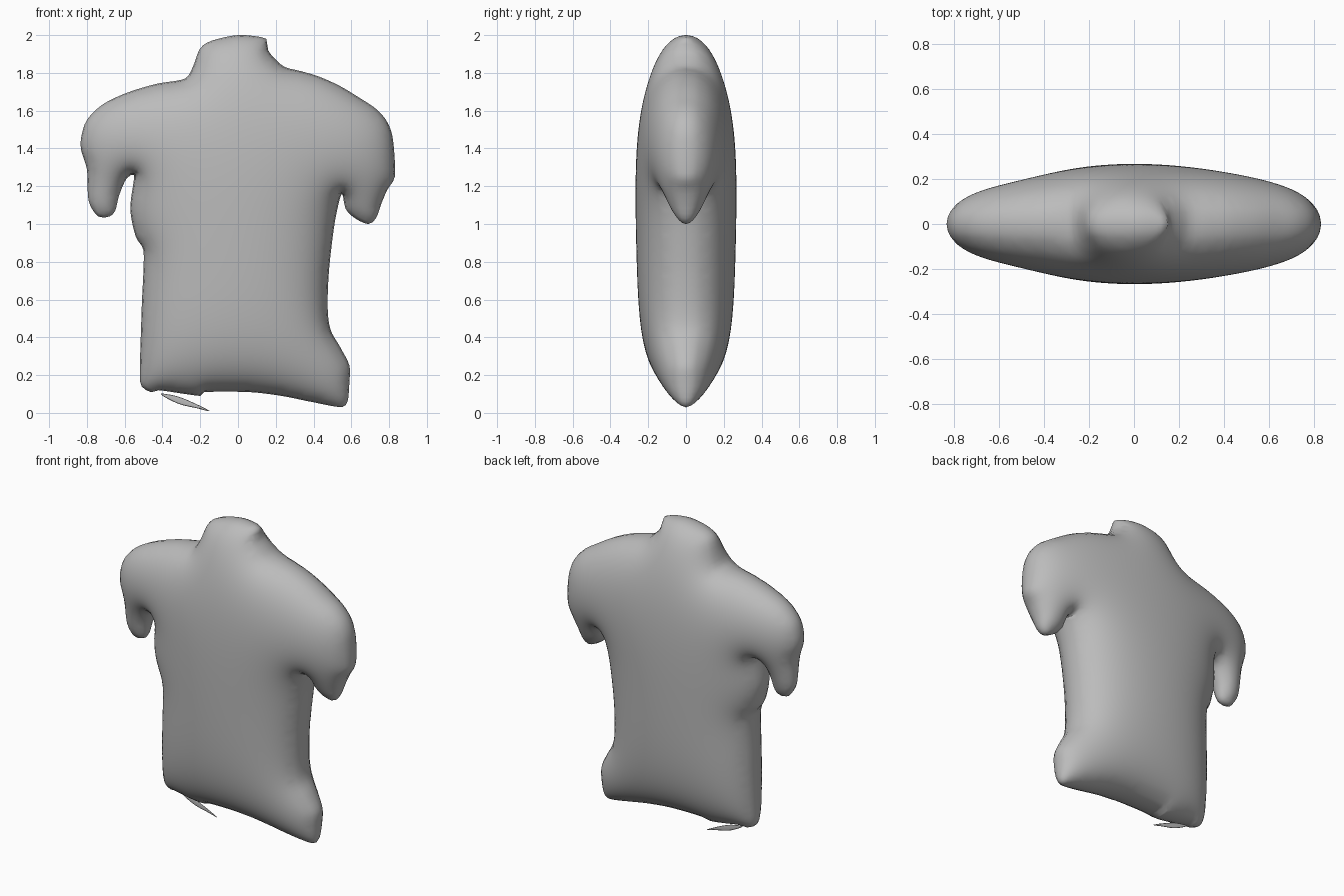
import bpy
from math import sqrt
from collections import defaultdict
from mathutils import Vector, kdtree
from mathutils.geometry import delaunay_2d_cdt

if "Cube" in bpy.data.objects:
    bpy.data.objects.remove(bpy.data.objects["Cube"])

# Garment silhouette, clockwise from the top of the collar, as (x, z)
SHIRT = [
    (0, 2), (.12, 1.99), (.15, 1.98), (.16, 1.92), (.2, 1.87), (.25, 1.83),
    (.33, 1.81), (.43, 1.78), (.54, 1.73), (.64, 1.67), (.73, 1.61), (.79, 1.54),
    (.82, 1.45), (.83, 1.25), (.79, 1.18), (.76, 1.11), (.73, 1.03), (.69, 1),
    (.62, 1.03), (.57, 1.08), (.55, 1.16), (.52, 1.05), (.5, .92), (.48, .73),
    (.475, .55), (.49, .44), (.54, .35), (.59, .25), (.59, .17), (.58, .06),
    (.55, .03), (.38, .06), (.23, .09), (.06, .11), (-.18, .11), (-.2, .09),
    (-.42, .12), (-.46, .11), (-.51, .14), (-.52, .2), (-.51, .55), (-.5, .86),
    (-.54, .93), (-.57, 1.08), (-.55, 1.26), (-.59, 1.24), (-.63, 1.15),
    (-.65, 1.07), (-.68, 1.04), (-.74, 1.04), (-.79, 1.12), (-.8, 1.29),
    (-.83, 1.39), (-.83, 1.46), (-.8, 1.55), (-.72, 1.63), (-.6, 1.69),
    (-.44, 1.74), (-.28, 1.77), (-.24, 1.83), (-.2, 1.93), (-.14, 1.97)]

# Loose scrap of cloth under the hem
SCRAP = [(-.41, .1), (-.33, .09), (-.25, .06), (-.15, .01), (-.22, .025), (-.32, .05)]

cloth = bpy.data.materials.new("grey cloth")
cloth.use_nodes = True
grey = (.5, .5, .5, 1)
cloth.diffuse_color = grey
cloth.node_tree.nodes["Principled BSDF"].inputs["Base Color"].default_value = grey


def smooth_outline(points, step):
    """Closed Catmull-Rom curve through the points, sampled about every step."""
    pts = [Vector(p) for p in points]
    out = []
    for i, b in enumerate(pts):
        a, c, d = pts[i - 1], pts[(i + 1) % len(pts)], pts[(i + 2) % len(pts)]
        span = (c - b).length
        # tangents limited by the span so short corners do not overshoot
        m0 = (c - a).normalized() * min(span, (c - a).length / 2)
        m1 = (d - b).normalized() * min(span, (d - b).length / 2)
        n = max(1, round(span / step))
        for k in range(n):
            t = k / n
            s = t * t * (3 - 2 * t)
            out.append(b.lerp(c, s) + m0 * (t * (1 - t) ** 2) - m1 * (t * t * (1 - t)))
    return out


def fill_points(rim, step):
    """Rings just inside the rim, then a staggered lattice."""
    tree = kdtree.KDTree(len(rim))
    for i, p in enumerate(rim):
        tree.insert((p.x, p.y, 0), i)
    tree.balance()
    inner = []
    for inset in (step * .25, step * .7):
        for i, p in enumerate(rim):
            along = (rim[(i + 1) % len(rim)] - rim[i - 1]).normalized()
            q = p + Vector((along.y, -along.x)) * inset
            if tree.find((q.x, q.y, 0))[2] > inset * .9:
                inner.append(q)
    xs, ys = [p.x for p in rim], [p.y for p in rim]
    y, row = min(ys), 0
    while y < max(ys):
        x = min(xs) + step * .5 * (row % 2)
        while x < max(xs):
            if tree.find((x, y, 0))[2] > step * 1.2:
                inner.append(Vector((x, y)))
            x += step
        y += step * .87
        row += 1
    return inner


def inflate_heights(verts, tris, fixed, reach):
    """Membrane under pressure: zero on the rim, levelling off beyond reach."""
    weight = defaultdict(float)
    mass = defaultdict(float)
    for tri in tris:
        for k in range(3):
            i, j, o = tri[k], tri[(k + 1) % 3], tri[(k + 2) % 3]
            a, b = verts[i] - verts[o], verts[j] - verts[o]
            area = max(abs(a.cross(b)), 1e-9)
            weight[i, j] += a.dot(b) / area / 2
            weight[j, i] += a.dot(b) / area / 2
            mass[o] += area / 6
    links = defaultdict(list)
    for (i, j), w in weight.items():
        links[i].append((j, max(w, 0) * reach ** 2))
    u = [0 if i in fixed else .5 for i in range(len(verts))]
    free = [(i, links[i], mass[i], mass[i] + sum(w for _, w in links[i]))
            for i in links if i not in fixed]
    for _ in range(150):
        for i, near, m, total in free:
            target = (m + sum(w * u[j] for j, w in near)) / total
            u[i] = max(0, u[i] + 1.7 * (target - u[i]))
    return [sqrt(v) for v in u]


def pillow(name, outline, step, reach, half_depth):
    """Inflate an outline to the front and the back, joined along the rim."""
    rim = smooth_outline(outline, step)
    n = len(rim)
    verts, _, tris, origin, _, _ = delaunay_2d_cdt(
        rim + fill_points(rim, step), [], [list(range(n))], 1, 1e-5)
    fixed = {i for i, src in enumerate(origin) if any(s < n for s in src)}
    heights = inflate_heights(verts, tris, fixed, reach)
    scale = half_depth / max(heights)

    coords, index = [], {}
    for i in sorted({i for t in tris for i in t}):
        for side in (-1, 1):
            if side == 1 and i in fixed:
                index[i, side] = index[i, -1]
                continue
            index[i, side] = len(coords)
            coords.append((verts[i].x, side * heights[i] * scale, verts[i].y))
    faces = [[index[i, -1] for i in t] for t in tris]
    faces += [[index[i, 1] for i in reversed(t)] for t in tris
              if not fixed.issuperset(t)]

    mesh = bpy.data.meshes.new(name)
    mesh.from_pydata(coords, [], faces)
    mesh.materials.append(cloth)
    mesh.shade_smooth()
    bpy.context.collection.objects.link(bpy.data.objects.new(name, mesh))


pillow("shirt_body", SHIRT, .025, .25, .267)
pillow("hem_scrap", SCRAP, .012, .05, .008)
